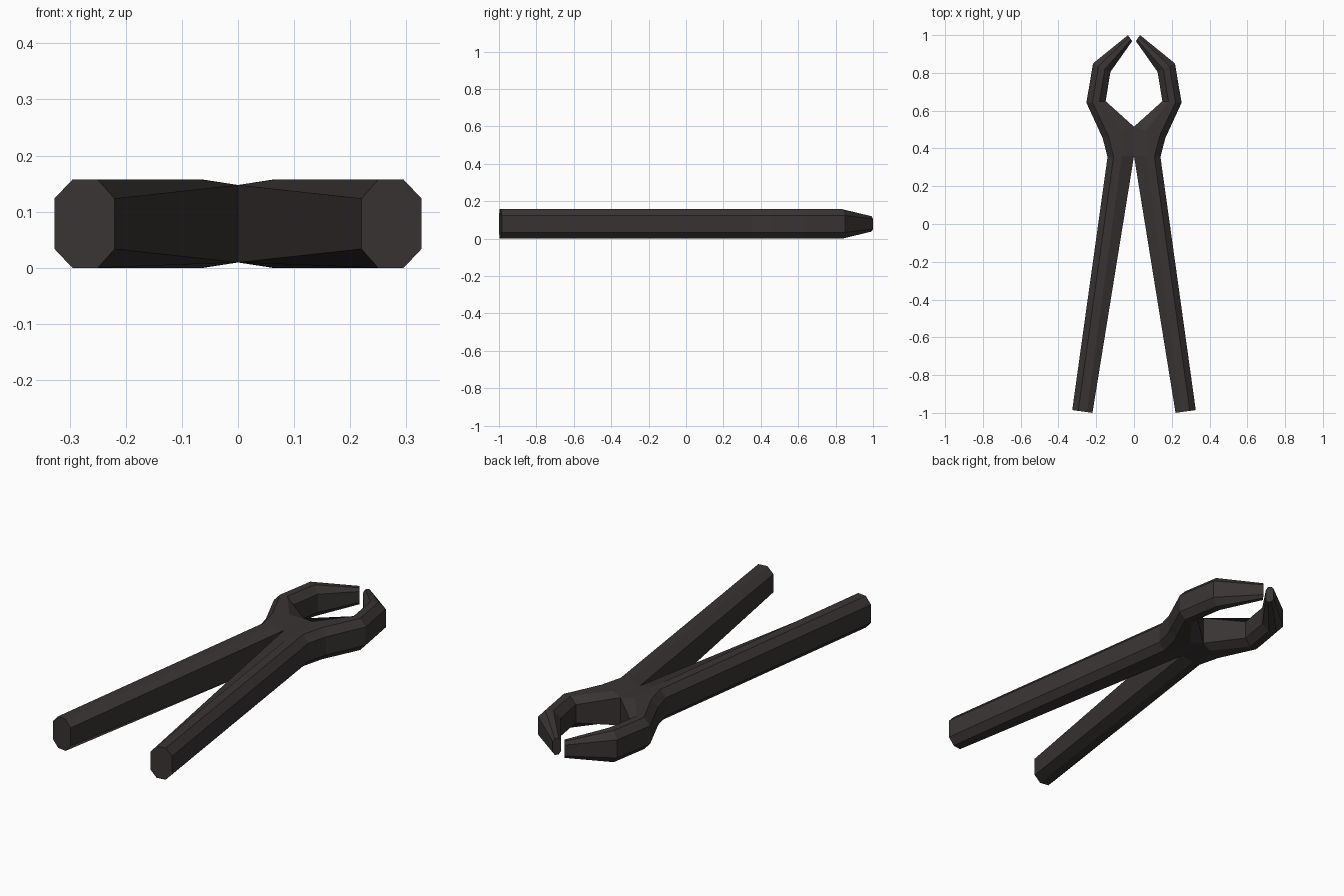
import bpy, bmesh
from mathutils import Vector

if "Cube" in bpy.data.objects:
    bpy.data.objects.remove(bpy.data.objects["Cube"])

iron = bpy.data.materials.new("dark iron")
iron.diffuse_color = (0.042, 0.034, 0.034, 1)
iron.use_nodes = True
iron.node_tree.nodes["Principled BSDF"].inputs["Base Color"].default_value = iron.diffuse_color

MID = 0.0785
# inner (x, y), outer (x, y), half height, (inner, outer) flat inset, (inner, outer) side half height
STATIONS = [
    ((0.22, -1.0), (0.327, -0.985), 0.0785, (0.03, 0.032), (0.045, 0.045)),   # handle end
    ((0.0, 0.36), (0.14, 0.355), 0.0785, (0.065, 0.032), (0.069, 0.045)),     # crotch
    ((0.0, 0.515), (0.166, 0.455), 0.0785, (0.065, 0.032), (0.069, 0.045)),   # hinge
    ((0.15, 0.65), (0.252, 0.642), 0.0785, (0.033, 0.032), (0.045, 0.045)),   # jaw root
    ((0.125, 0.805), (0.217, 0.85), 0.0785, (0.033, 0.032), (0.045, 0.045)),  # jaw bend
    ((0.01, 0.968), (0.032, 1.0), 0.041, (0.010, 0.010), (0.027, 0.027)),     # tip
]


def ring(bm, inner, outer, half, inset, side):
    """Eight-sided section between an inner and an outer point."""
    a, b = Vector(inner), Vector(outer)
    d = (b - a).normalized()
    p, q = a + d * inset[0], b - d * inset[1]
    loop = [(a, side[0]), (p, half), (q, half), (b, side[1]),
            (b, -side[1]), (q, -half), (p, -half), (a, -side[0])]
    return [bm.verts.new((v.x, v.y, MID + z)) for v, z in loop]


# One half of the tongs
bm = bmesh.new()
rings = [ring(bm, *s) for s in STATIONS]
for i, (r, s) in enumerate(zip(rings, rings[1:])):
    for k in range(8):
        if i == 1 and k == 7:      # open where both halves join
            continue
        n = (k + 1) % 8
        bm.faces.new((r[k], r[n], s[n], s[k]))
bm.faces.new(rings[0])
bm.faces.new(rings[-1])

# Mirrored other half, welded at the hinge
geo = bm.verts[:] + bm.edges[:] + bm.faces[:]
bmesh.ops.mirror(bm, geom=geo, axis='X', merge_dist=0.0005)
bmesh.ops.remove_doubles(bm, verts=bm.verts[:], dist=0.0005)
bmesh.ops.recalc_face_normals(bm, faces=bm.faces[:])

me = bpy.data.meshes.new("tongs")
bm.to_mesh(me)
bm.free()
me.materials.append(iron)
obj = bpy.data.objects.new("tongs", me)
bpy.context.collection.objects.link(obj)
